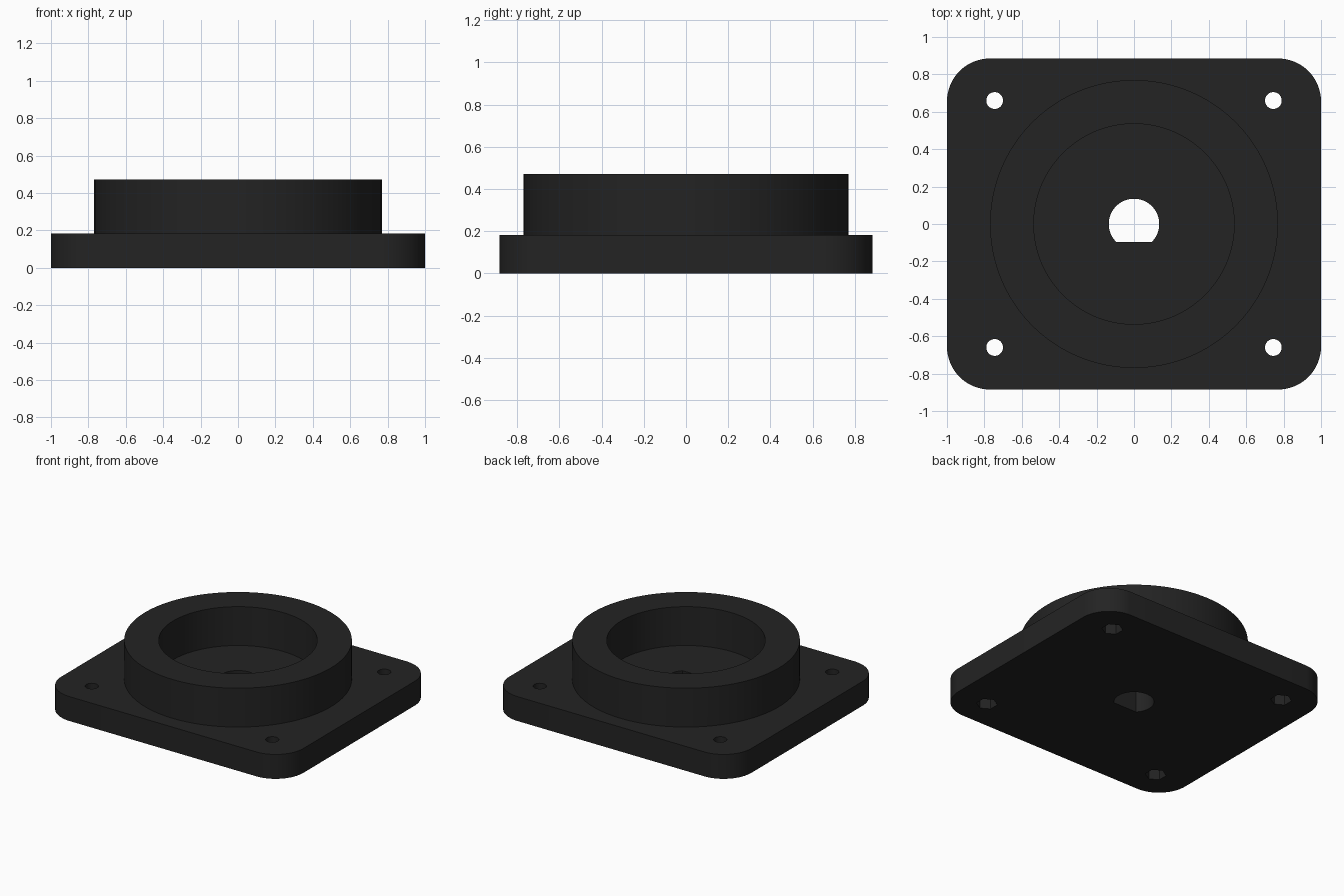
import bpy, bmesh, math

if "Cube" in bpy.data.objects:
    bpy.data.objects.remove(bpy.data.objects["Cube"])

PLATE_TOP, BOSS_TOP = 0.182, 0.472

black = bpy.data.materials.new("matte_black")
black.diffuse_color = (0.017, 0.017, 0.017, 1)
black.use_nodes = True
black.node_tree.nodes["Principled BSDF"].inputs["Base Color"].default_value = black.diffuse_color


def arc(cx, cy, r, a0, a1, n):
    """Points along an arc, angles in degrees, both ends included."""
    return [(cx + r * math.cos(math.radians(a0 + (a1 - a0) * i / n)),
             cy + r * math.sin(math.radians(a0 + (a1 - a0) * i / n))) for i in range(n + 1)]


def circle(cx, cy, r, n, start=0):
    return arc(cx, cy, r, start, start + 360, n)[:-1]


def prism(name, outline, z0, z1):
    """Closed solid extruded upward from a flat outline."""
    bm = bmesh.new()
    face = bm.faces.new([bm.verts.new((x, y, z0)) for x, y in outline])
    top = bmesh.ops.extrude_face_region(bm, geom=[face])["geom"]
    bmesh.ops.translate(bm, vec=(0, 0, z1 - z0),
                        verts=[v for v in top if isinstance(v, bmesh.types.BMVert)])
    bmesh.ops.recalc_face_normals(bm, faces=bm.faces)
    mesh = bpy.data.meshes.new(name)
    bm.to_mesh(mesh)
    bm.free()
    mesh.materials.append(black)
    ob = bpy.data.objects.new(name, mesh)
    bpy.context.collection.objects.link(ob)
    return ob


def combine(target, tool, operation):
    """Apply a boolean and remove the tool solid."""
    mod = target.modifiers.new(tool.name, 'BOOLEAN')
    mod.operation, mod.object, mod.solver = operation, tool, 'EXACT'
    bpy.context.view_layer.objects.active = target
    bpy.ops.object.modifier_apply(modifier=mod.name)
    bpy.data.objects.remove(tool, do_unlink=True)


# Rounded base plate
hx, hy, r = 1.0, 0.885, 0.23
outline = []
for k, (sx, sy) in enumerate([(1, 1), (-1, 1), (-1, -1), (1, -1)]):
    outline += arc(sx * (hx - r), sy * (hy - r), r, 90 * k, 90 * k + 90, 16)
flange = prism("flange_mount", outline, 0, PLATE_TOP)

# Round boss with a recess down to the plate
combine(flange, prism("boss", circle(0, 0, 0.77, 96), 0.1, BOSS_TOP), 'UNION')
combine(flange, prism("recess", circle(0, 0, 0.536, 96), PLATE_TOP, 0.6), 'DIFFERENCE')

# D-shaped shaft hole, flat towards the front
flat = math.degrees(math.asin(0.095 / 0.135))
combine(flange, prism("shaft_hole", arc(0, 0, 0.135, -flat, 180 + flat, 48), -0.1, 0.4),
        'DIFFERENCE')

# Corner screw holes with nut pockets underneath
for sx in (-1, 1):
    for sy in (-1, 1):
        x, y = sx * 0.745, sy * 0.66
        combine(flange, prism("screw_hole", circle(x, y, 0.045, 32), -0.1, 0.4), 'DIFFERENCE')
        combine(flange, prism("nut_pocket", circle(x, y, 0.072, 6, 30), -0.1, 0.09), 'DIFFERENCE')

# Smooth round walls, crisp rims
bpy.ops.object.select_all(action='DESELECT')
flange.select_set(True)
bpy.context.view_layer.objects.active = flange
bpy.ops.object.shade_smooth_by_angle(angle=math.radians(30))
